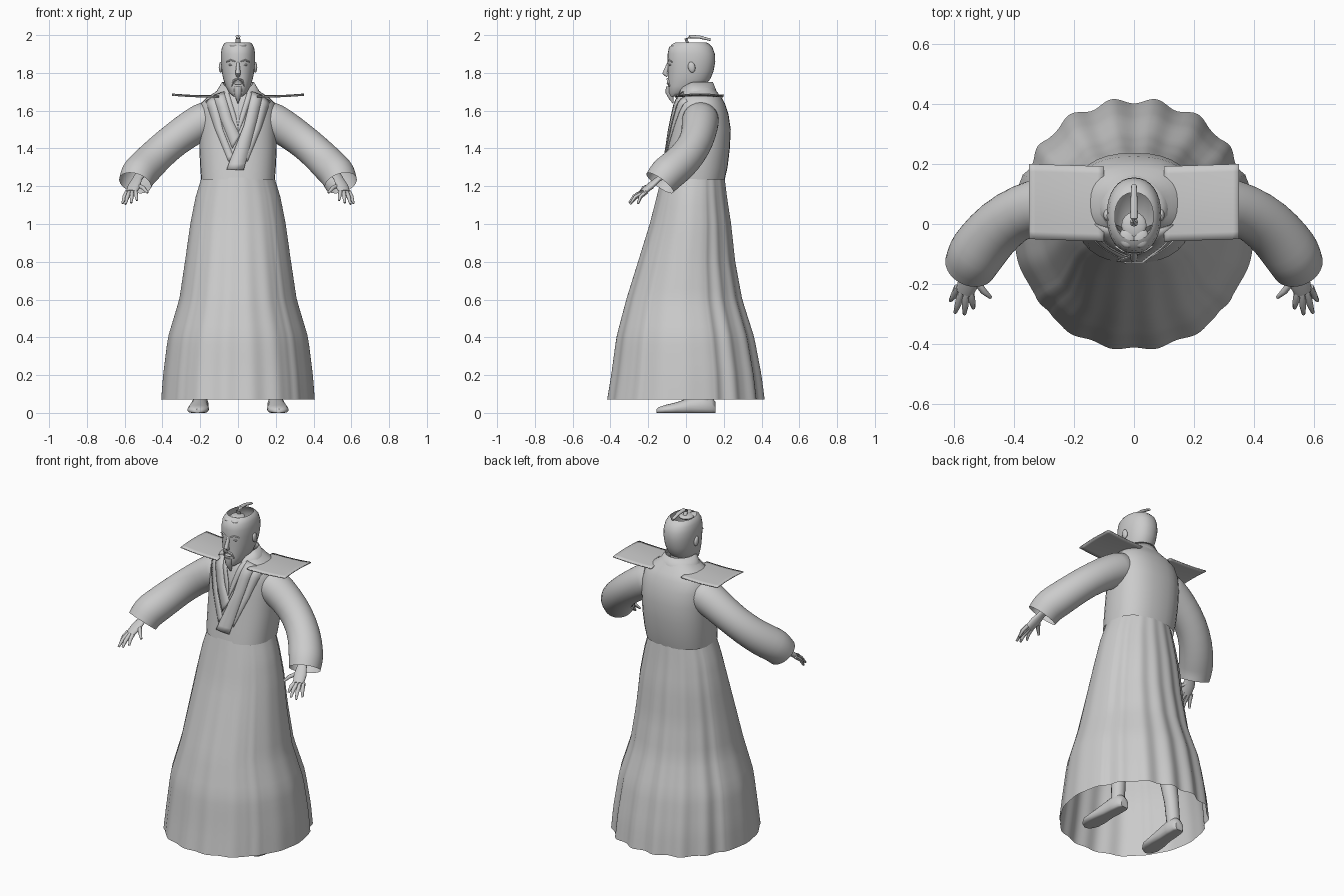
import bpy, bmesh, math
from mathutils import Vector, Matrix

cube = bpy.data.objects.get("Cube")
if cube:
    bpy.data.objects.remove(cube, do_unlink=True)

grey = bpy.data.materials.new("plain grey")
grey.use_nodes = True
grey.diffuse_color = (0.6, 0.6, 0.6, 1)
grey.node_tree.nodes["Principled BSDF"].inputs["Base Color"].default_value = (0.6, 0.6, 0.6, 1)


def finish(name, bm, thickness=0, subdiv=0):
    mesh = bpy.data.meshes.new(name)
    bmesh.ops.recalc_face_normals(bm, faces=bm.faces)
    bm.to_mesh(mesh)
    bm.free()
    obj = bpy.data.objects.new(name, mesh)
    bpy.context.collection.objects.link(obj)
    mesh.materials.append(grey)
    if thickness:
        mod = obj.modifiers.new("thickness", "SOLIDIFY")
        mod.thickness, mod.offset = thickness, 0
    if subdiv:
        obj.modifiers.new("smooth", "SUBSURF").levels = subdiv
    bpy.ops.object.select_all(action="DESELECT")
    bpy.context.view_layer.objects.active = obj
    obj.select_set(True)
    bpy.ops.object.shade_smooth_by_angle(angle=math.radians(45))
    return obj


def loft(name, rings, closed=True, caps=(False, False), **kw):
    bm = bmesh.new()
    rows = [[bm.verts.new(p) for p in ring] for ring in rings]
    n = len(rows[0])
    for a, b in zip(rows, rows[1:]):
        for i in range(n if closed else n - 1):
            j = (i + 1) % n
            bm.faces.new((a[i], a[j], b[j], b[i]))
    for cap, row in zip(caps, (rows[0], rows[-1])):
        if cap:
            bm.faces.new(row)
    return finish(name, bm, **kw)


def oval(z, half, front, back, power=2.0, n=32, start=0, sweep=2 * math.pi):
    """Horizontal superellipse ring given by its half width and y extent."""
    pts = []
    for i in range(n):
        t = start + sweep * i / n
        c, s = math.cos(t), math.sin(t)
        x = math.copysign(abs(c) ** (2 / power), c) * half
        y = math.copysign(abs(s) ** (2 / power), s) * (back - front) / 2
        pts.append(Vector((x, (front + back) / 2 + y, z)))
    return pts


def tube(name, path, radii, flat=1.0, n=16, caps=(True, True), **kw):
    path = [Vector(p) for p in path]
    rings = []
    for i, (p, r) in enumerate(zip(path, radii)):
        d = (path[min(i + 1, len(path) - 1)] - path[max(i - 1, 0)]).normalized()
        ref = Vector((0, 0, 1)) if abs(d.z) < 0.9 else Vector((0, 1, 0))
        side = d.cross(ref).normalized()
        up = side.cross(d)
        rings.append([p + side * r * math.cos(t) + up * r * flat * math.sin(t)
                      for t in (2 * math.pi * k / n for k in range(n))])
    return loft(name, rings, caps=caps, **kw)


def ball(name, loc, size, tilt=0):
    bm = bmesh.new()
    m = Matrix.Translation(loc) @ Matrix.Rotation(tilt, 4, "X") @ Matrix.Diagonal((*size, 1))
    bmesh.ops.create_uvsphere(bm, u_segments=16, v_segments=10, radius=1, matrix=m)
    return finish(name, bm)


def profile(rows, z):
    for a, b in zip(rows, rows[1:]):
        if a[0] <= z <= b[0]:
            f = (z - a[0]) / (b[0] - a[0])
            return [u + (v - u) * f for u, v in zip(a, b)]
    return rows[-1] if z > rows[-1][0] else rows[0]


# Robe body
TORSO = [(1.235, .195, -.13, .205), (1.3, .2, -.12, .22), (1.4, .205, -.102, .232),
         (1.5, .205, -.087, .237), (1.58, .205, -.072, .225), (1.64, .195, -.06, .205),
         (1.67, .165, -.047, .188), (1.695, .125, -.03, .168), (1.72, .095, -.015, .15)]
loft("robe_torso", [oval(*r, power=2.4) for r in TORSO])

# Pleated skirt: overlapping front and back panels with deeper folds at the rear
SKIRT = [(.07, .405, -.405, .4), (.2, .395, -.385, .385), (.4, .37, -.36, .35),
         (.6, .31, -.31, .29), (.8, .28, -.25, .255), (1.0, .252, -.19, .235),
         (1.14, .225, -.155, .215), (1.245, .193, -.13, .203)]
rings = []
for k in range(25):
    z = .07 + 1.175 * k / 24
    ring = oval(*profile(SKIRT, z), n=192)
    low = 1 - k / 24
    for i, p in enumerate(ring):
        t = 2 * math.pi * i / 192
        s = math.sin(t)
        panel = .03 * min(1, max(0, (abs(s) - .7) / .06))
        fold = math.cos(18 * t) * (.026 if s > .4 else .013 if s < -.6 else .004)
        grow = (panel + fold) * (.25 + .75 * low ** .7)
        p.x *= 1 + grow
        p.y *= 1 + grow
    rings.append(ring)
loft("pleated_skirt", rings)


# Crossed lapels laid over the chest
def chest(x, z, lift):
    _, half, front, back = profile(TORSO, z)
    u = min(abs(x) / half, .98)
    return Vector((x, (front + back) / 2 - (back - front) / 2 * (1 - u ** 2.4) ** (1 / 2.4) - lift, z))


def band(name, outer, inner, lift):
    rows = []
    for edge in (outer, inner):
        row = []
        for (x0, z0), (x1, z1) in zip(edge, edge[1:]):
            row += [(x0 + (x1 - x0) * f / 8, z0 + (z1 - z0) * f / 8) for f in range(8)]
        rows.append(row + [edge[-1]])
    mid = [((a[0] + b[0]) / 2, (a[1] + b[1]) / 2) for a, b in zip(*rows)]
    loft(name, [[chest(x, z, lift) for x, z in r] for r in (rows[0], mid, rows[1])],
         closed=False, thickness=.005)


band("left_lapel", [(.13, 1.68), (.1, 1.55), (.03, 1.285)], [(.075, 1.7), (.03, 1.52), (-.06, 1.29)], .006)
band("right_lapel", [(-.13, 1.68), (-.09, 1.55), (-.03, 1.4)], [(-.075, 1.7), (-.03, 1.55), (.01, 1.47)], .004)
for side, name in ((1, "left"), (-1, "right")):
    band(name + "_inner_collar", [(side * .08, 1.7), (side * .03, 1.55), (0, 1.48)],
         [(side * .05, 1.7), (side * .01, 1.57), (0, 1.5)], .002)
    band(name + "_chest_panel", [(side * .17, 1.65), (side * .12, 1.5), (side * .05, 1.33)],
         [(side * .12, 1.68), (side * .08, 1.5), (side * .02, 1.35)], .001)

# Standing collar, open at the front and higher at the back
rings = []
for z, half, front, back in ((1.65, .14, -.055, .18), (1.7, .112, -.05, .16), (1.75, .082, -.045, .14)):
    ring = oval(z, half, front, back, n=33, start=-math.radians(60), sweep=math.radians(309))
    for p in ring:
        p.z -= .045 * max(0, (.03 - p.y) / .08)
    rings.append(ring)
loft("standing_collar", rings, closed=False, thickness=.006)

# Neck, head with open crown, and face
loft("neck", [oval(z, .055, -.01, .11, n=24) for z in (1.6, 1.68, 1.76)])
HEAD = [(1.675, .022, -.085, -.03), (1.695, .048, -.094, .04), (1.73, .066, -.096, .1),
        (1.77, .079, -.096, .13), (1.81, .086, -.096, .146), (1.86, .091, -.098, .155),
        (1.9, .091, -.097, .153), (1.935, .085, -.09, .14), (1.955, .074, -.068, .12),
        (1.962, .064, -.055, .105)]
loft("head", [oval(*r, power=2.2) for r in HEAD], caps=(True, False))
for side, name in ((1, "left"), (-1, "right")):
    ball(name + "_hair_lobe", (side * .022, -.045, 1.944), (.028, .035, .014))
ball("front_hair", (0, -.005, 1.946), (.042, .045, .014))
tube("topknot", [(0, .01, 1.955), (0, 0, 1.98), (0, .02, 1.992), (0, .07, 1.99), (0, .13, 1.975)],
     [.012, .012, .013, .012, .009], flat=.7, n=12)
tube("nose", [(0, -.09, 1.86), (0, -.1, 1.83), (0, -.112, 1.797), (0, -.096, 1.785)],
     [.007, .01, .014, .011], n=12)
ball("lips", (0, -.094, 1.745), (.022, .008, .008))
tube("chin_beard", [(0, -.083, 1.725), (0, -.088, 1.695), (0, -.078, 1.665), (0, -.068, 1.64)],
     [.024, .02, .012, .003], n=12)
for side, name in ((1, "left"), (-1, "right")):
    ball(name + "_ear", (side * .091, .03, 1.83), (.011, .019, .029), .2)
    ball(name + "_eye", (side * .036, -.084, 1.842), (.016, .007, .005))
    tube(name + "_brow", [(side * .015, -.096, 1.86), (side * .038, -.089, 1.868), (side * .062, -.074, 1.858)],
         [.003, .005, .003], n=8)
    tube(name + "_moustache", [(0, -.099, 1.768), (side * .022, -.095, 1.76), (side * .034, -.086, 1.73)],
         [.005, .006, .003], n=8)

# Mirrored limbs and shoulder plates
for side, name in ((1, "left"), (-1, "right")):
    def m(points):
        return [(side * x, y, z) for x, y, z in points]

    # Wide sleeve, open at a drooping cuff
    tube(name + "_sleeve", m([(.11, .08, 1.57), (.19, .075, 1.545), (.28, .07, 1.487), (.37, .048, 1.42),
                             (.45, -.005, 1.345), (.505, -.07, 1.288), (.53, -.105, 1.262),
                             (.545, -.138, 1.217)]),
         [.1, .1, .093, .09, .093, .096, .096, .088], n=24, caps=(True, False), subdiv=1)
    # Hand
    tube(name + "_palm", m([(.5, -.06, 1.29), (.535, -.15, 1.235), (.55, -.19, 1.2), (.565, -.228, 1.168)]),
         [.032, .027, .036, .03], flat=.5)
    for finger, root, tip in (("thumb", (.53, -.185, 1.205), (.478, -.245, 1.165)),
                              ("index", (.545, -.222, 1.175), (.535, -.28, 1.125)),
                              ("middle", (.56, -.228, 1.17), (.565, -.3, 1.112)),
                              ("ring", (.575, -.222, 1.168), (.596, -.295, 1.105)),
                              ("little", (.588, -.21, 1.17), (.612, -.255, 1.108))):
        a, b = Vector(root), Vector(tip)
        bend = a.lerp(b, .55) + Vector((0, -.006, .008))
        tube(f"{name}_{finger}_finger", m([a, bend, b]), [.012, .011, .006], n=8)

    # Thin curved shoulder plate
    rows = []
    for i in range(13):
        u = i / 12
        rows.append([(side * (.1 + .25 * u), -.05 + .25 * j / 10 - .008 * (1 - u),
                      1.674 + .008 * u + .006 * math.sin(math.pi * j / 10)
                      - .004 * math.sin(math.pi * u)) for j in range(11)])
    loft(name + "_shoulder_plate", rows, closed=False, thickness=.006)

    # Leg and shoe
    tube(name + "_leg", m([(.12, .06, .95), (.16, .07, .5), (.19, .095, .2), (.2, .1, .06)]),
         [.075, .058, .04, .038])
    shoe = []
    for y, half, top in ((.155, .025, .06), (.135, .042, .085), (.08, .046, .095), (.02, .046, .082),
                         (-.05, .056, .056), (-.11, .056, .042), (-.145, .035, .03), (-.157, .012, .02)):
        cx = .2 + .12 * (.1 - y) * .5
        shoe.append([(side * (cx + half * math.cos(t)), y, max(0, top * (.4 + .6 * math.sin(t))))
                     for t in (2 * math.pi * k / 20 for k in range(20))])
    loft(name + "_shoe", shoe, caps=(True, True))
